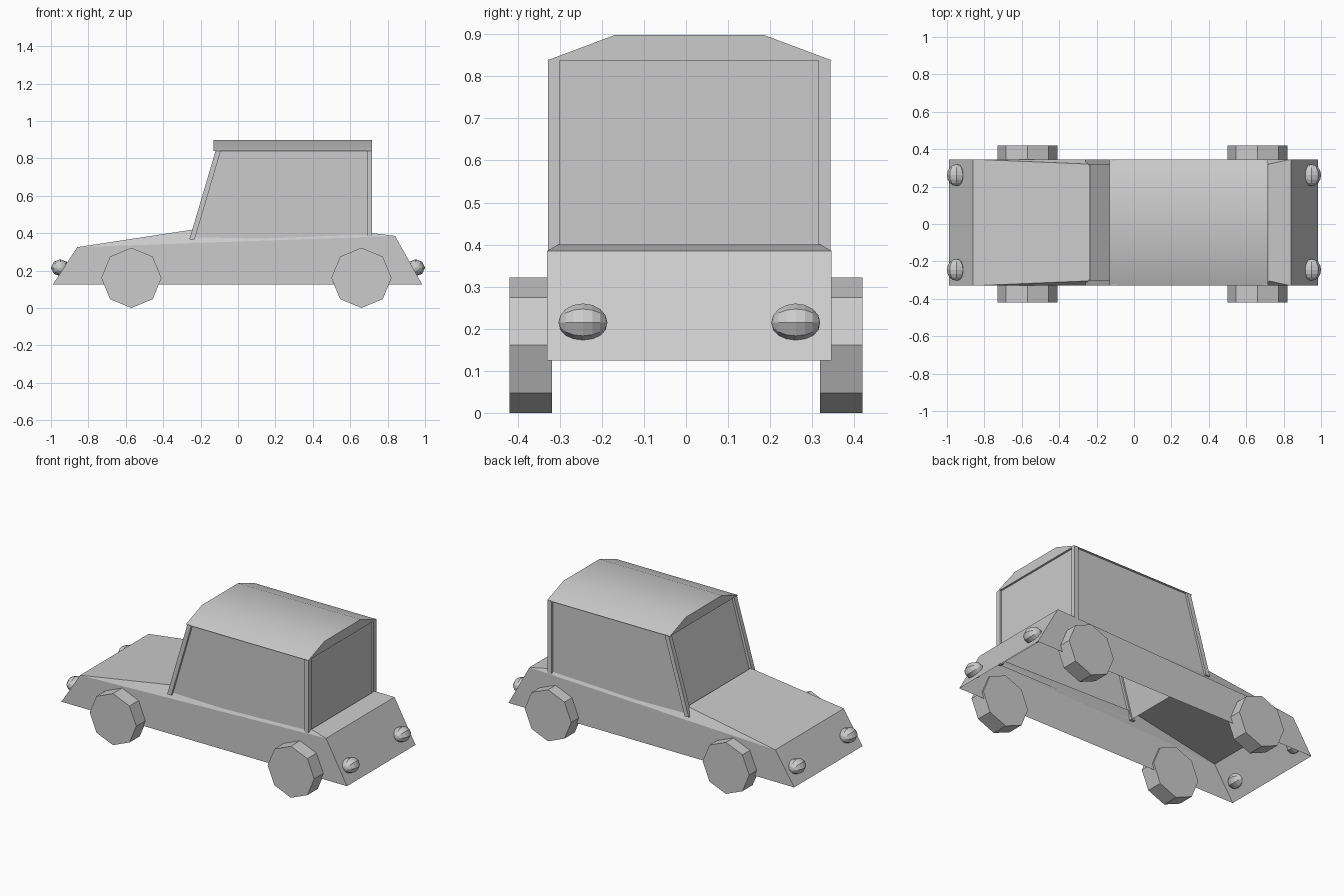
import bpy, bmesh, math

if "Cube" in bpy.data.objects:
    bpy.data.objects.remove(bpy.data.objects["Cube"])

YC = 0.008  # centre line of the bodywork


def mesh_object(name, verts, faces):
    bm = bmesh.new()
    vs = [bm.verts.new(v) for v in verts]
    for f in faces:
        bm.faces.new([vs[i] for i in f])
    bmesh.ops.recalc_face_normals(bm, faces=bm.faces)
    me = bpy.data.meshes.new(name)
    bm.to_mesh(me)
    bm.free()
    ob = bpy.data.objects.new(name, me)
    bpy.context.collection.objects.link(ob)
    return ob


def loft(name, lower, upper, caps=True):
    """Skin two matching loops of points, optionally closing the ends."""
    n = len(lower)
    faces = [(i, (i + 1) % n, n + (i + 1) % n, n + i) for i in range(n)]
    if caps:
        faces += [tuple(range(n)), tuple(range(n, 2 * n))]
    return mesh_object(name, lower + upper, faces)


def rect(x0, x1, y0, y1, z):
    return [(x0, y0, z), (x1, y0, z), (x1, y1, z), (x0, y1, z)]


# Body shell, open below and under the cabin: x, z, half width along the profile
profile = [(-0.99, 0.125, 0.338), (-0.86, 0.325, 0.338), (-0.235, 0.42, 0.312),
           (0.72, 0.40, 0.312), (0.84, 0.385, 0.338), (0.985, 0.125, 0.338)]
verts = [(x, YC + s * w, z) for s in (-1, 1) for x, z, w in profile]
faces = [(i, i + 1, i + 7, i + 6) for i in (0, 1, 3, 4)]      # nose, hood, deck, tail
for k in (0, 6):
    faces += [(k, k + 1, k + 4, k + 5), (k + 1, k + 2, k + 3, k + 4)]  # sides, shoulders
mesh_object("body_shell", verts, faces)

# Window panels
loft("windows", rect(-0.24, 0.705, YC - 0.322, YC + 0.322, 0.37),
     rect(-0.105, 0.705, YC - 0.322, YC + 0.322, 0.84), caps=False)

# Corner pillars
for side, s in (("right", -1), ("left", 1)):
    y0, y1 = sorted((YC + s * 0.307, YC + s * 0.336))
    loft("front_pillar_" + side, rect(-0.26, -0.232, y0, y1, 0.366),
         rect(-0.12, -0.092, y0, y1, 0.84))
    loft("rear_pillar_" + side, rect(0.69, 0.717, y0, y1, 0.375),
         rect(0.69, 0.717, y0, y1, 0.84))

# Roof with sloping sides
section = [(-0.338, 0.838), (-0.178, 0.898), (0.178, 0.898), (0.338, 0.838)]
roof = loft("roof", [(-0.13, YC + y, z) for y, z in section],
            [(0.717, YC + y, z) for y, z in section])
bpy.ops.object.select_all(action='DESELECT')
bpy.context.view_layer.objects.active = roof
roof.select_set(True)
bpy.ops.object.shade_smooth_by_angle(angle=math.radians(30))

# Eight-sided wheels
for end, x in (("front", -0.57), ("rear", 0.66)):
    for side, s in (("right", -1), ("left", 1)):
        bpy.ops.mesh.primitive_cylinder_add(vertices=8, radius=0.161, depth=0.102,
                                            location=(x, s * 0.369, 0.161),
                                            rotation=(math.pi / 2, 0, 0))
        bpy.context.object.name = f"{end}_wheel_{side}"

# Lamps
for end, x in (("head", -0.95), ("tail", 0.95)):
    for side, s in (("right", -1), ("left", 1)):
        bpy.ops.mesh.primitive_uv_sphere_add(segments=8, ring_count=8, radius=1,
                                             location=(x, YC + s * 0.253, 0.215),
                                             rotation=(math.pi / 2, 0, 0))
        lamp = bpy.context.object
        lamp.name = f"{end}lamp_{side}"
        lamp.scale = (0.05, 0.045, 0.058)
